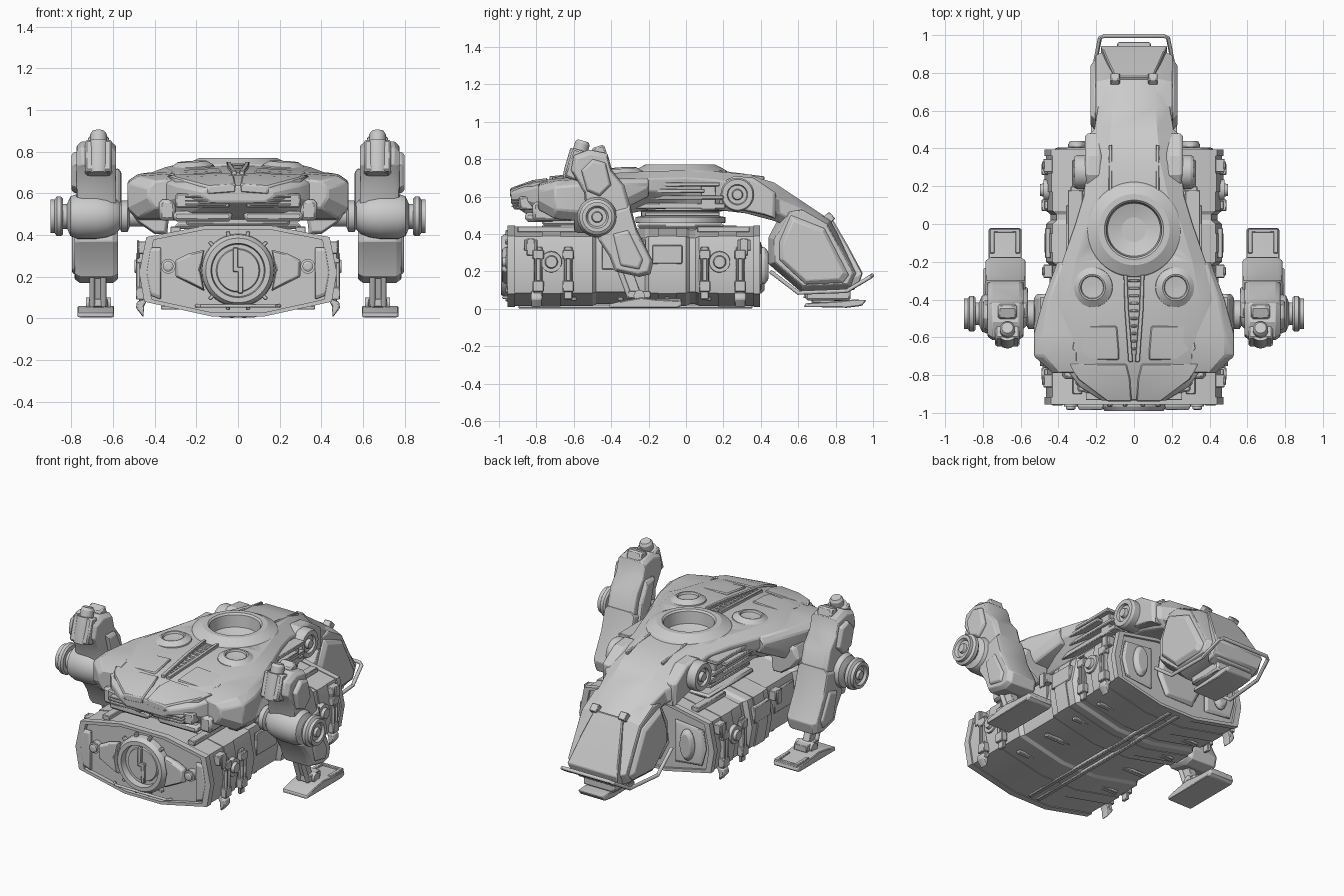
import bpy, bmesh, math
from mathutils import Vector, Matrix


def make(name, bm, mirror=False, bevel=0.0):
    bmesh.ops.recalc_face_normals(bm, faces=bm.faces)
    me = bpy.data.meshes.new(name)
    bm.to_mesh(me)
    bm.free()
    ob = bpy.data.objects.new(name, me)
    bpy.context.collection.objects.link(ob)
    if bevel:
        m = ob.modifiers.new("bevel", 'BEVEL')
        m.width, m.segments, m.limit_method = bevel, 1, 'ANGLE'
        m.angle_limit = math.radians(35)
    if mirror:
        ob.modifiers.new("mirror", 'MIRROR').use_mirror_merge = False
    return ob


def add_loft(bm, rings, closed=False):
    vs = [[bm.verts.new(p) for p in r] for r in rings]
    n = len(vs[0])
    for a, b in list(zip(vs, vs[1:])) + ([(vs[-1], vs[0])] if closed else []):
        for i in range(n):
            bm.faces.new((a[i], a[(i + 1) % n], b[(i + 1) % n], b[i]))
    if not closed:
        bm.faces.new(vs[0])
        bm.faces.new(vs[-1])


def loft(name, rings, mirror=False, bevel=0.0, closed=False):
    bm = bmesh.new()
    add_loft(bm, rings, closed)
    return make(name, bm, mirror, bevel)


def slab(name, pts, axis, a, b, mirror=False, ch=0.02, shrink=0.86, bevel=0.004):
    """Extruded profile with chamfered (shrunken) ends."""
    cx, cy = (sum(p[i] for p in pts) / len(pts) for i in (0, 1))
    small = [(cx + (p[0] - cx) * shrink, cy + (p[1] - cy) * shrink) for p in pts]
    rings = [[(d, *p) if axis == 'x' else (p[0], d, p[1]) for p in s]
             for s, d in ((small, a), (pts, a + ch), (pts, b - ch), (small, b))]
    return loft(name, rings, mirror, bevel)


def boxes(name, items, mirror=False, bevel=0.004):
    """items: (centre, size[, rotation about x])"""
    bm = bmesh.new()
    for it in items:
        r = Matrix.Rotation(it[2], 4, 'X') if len(it) > 2 else Matrix()
        m = Matrix.Translation(it[0]) @ r @ Matrix.Diagonal((*it[1], 1))
        bmesh.ops.create_cube(bm, size=1, matrix=m)
    return make(name, bm, mirror, bevel)


def lathe(name, prof, origin, axis, mirror=False, seg=40):
    """prof: (radius, distance along axis)"""
    q = Vector((0, 0, 1)).rotation_difference(Vector(axis))
    return loft(name, [[Vector(origin) + q @ Vector((r * math.cos(t), r * math.sin(t), h))
                        for t in (math.tau * i / seg for i in range(seg))] for r, h in prof], mirror)


def rod(name, pts, r, mirror=False, seg=12):
    ps = [Vector(p) for p in pts]
    rings = []
    for i, p in enumerate(ps):
        t = ps[min(i + 1, len(ps) - 1)] - ps[max(i - 1, 0)]
        u = t.cross(Vector((0.31, 0.2, 0.93))).normalized()
        v = t.cross(u).normalized()
        rings.append([p + r * (u * math.cos(a) + v * math.sin(a))
                      for a in (math.tau * k / seg for k in range(seg))])
    return loft(name, rings, mirror)


def sym(half):
    return half + [(-x, z) for x, z in reversed(half)]


# ---- cargo pod: faceted section, stepped along its length
POD = sym([(.16, .445), (.44, .39), (.475, .22), (.45, .08), (.13, .01)])
def pod_ring(y, s):
    return [(x * s, y, .225 + (z - .225) * s) for x, z in POD]
steps = [(-.93, .95), (-.92, .98), (-.50, .98), (-.48, .93), (-.22, .93), (-.20, .98),
         (.0, .98), (.02, .93), (.05, .93), (.07, .98), (.37, .98), (.38, .95)]
loft("cargo_pod", [pod_ring(y, s) for y, s in steps])
for nm, a, b in (("pod_front_rim", -.955, -.915), ("pod_rear_rim", .36, .395)):
    loft(nm, [pod_ring(a, .92), pod_ring(a, 1.0), pod_ring(b, 1.0), pod_ring(b, .92)], closed=True)
for y in (-.72, -.1, .22):
    w = .05
    loft("pod_band", [pod_ring(y - w, .95), pod_ring(y - w, .995), pod_ring(y + w, .995), pod_ring(y + w, .95)],
         closed=True)
boxes("pod_top_rails", [((.3, -.72, .425), (.05, .36, .03)), ((.3, .2, .425), (.05, .28, .03))], True)
boxes("pod_belly_rails", [((.03, -.27, .013), (.025, 1.25, .022))], True)
boxes("pod_belly_ribs", [((.27, y, .052), (.2, .03, .02)) for y in (-.6, -.35, -.1, .12)], True)

# ---- pod front dial with spokes, latch and brackets
lathe("dial", [(.01, .012), (.1, .012), (.105, .0), (.125, .0), (.13, .04), (.155, .04),
               (.172, .015), (.175, -.02), (.01, -.02)], (0, -.95, .23), (0, -1, 0), seg=48)
boxes("dial_latch", [((-.012, -.967, .29), (.025, .02, .1)), ((.012, -.967, .18), (.025, .02, .12)),
                     ((0, -.967, .235), (.05, .02, .025))])
bm = bmesh.new()
for i in range(12):
    a = math.tau * (i + .5) / 12
    m = Matrix.Translation((.178 * math.sin(a), -.953, .23 + .178 * math.cos(a))) @ Matrix.Rotation(a, 4, 'Y')
    bmesh.ops.create_cube(bm, size=1, matrix=m @ Matrix.Diagonal((.02, .024, .035, 1)))
make("dial_lugs", bm, bevel=.004)
slab("front_bracket", [(.16, .33), (.24, .31), (.30, .28), (.30, .2), (.24, .17), (.16, .13), (.18, .23)],
     'y', -.985, -.93, True)
lathe("front_knob", [(.015, .035), (.025, .03), (.025, .015), (.035, .015), (.035, -.02)],
      (.335, -.95, .25), (0, -1, 0), True, 20)
slab("front_corner_panel", [(.37, .34), (.42, .34), (.44, .22), (.42, .11), (.37, .09)], 'y', -.96, -.93, True, .008)
rod("front_tie_bar", [(-.2, -.95, .06), (-.18, -.975, .06), (.18, -.975, .06), (.2, -.95, .06)], .008)

# ---- pod rear hatches
slab("rear_hatch_frame", [(.2, .36), (.4, .34), (.42, .22), (.39, .11), (.2, .09)], 'y', .38, .405, True, .008)
slab("rear_oval_hatch", [(.3 + .05 * math.cos(t), .23 + .1 * math.sin(t)) for t in
                         (math.tau * i / 20 for i in range(20))], 'y', .39, .44, True, .02, .75)
slab("rear_center_hatch", [(-.14, .34), (.14, .34), (.16, .2), (.1, .08), (-.1, .08), (-.16, .2)], 'y', .38, .42)

# ---- pod clamps, ground spikes, locks on both flanks
for y in (-.79, -.63, .1, .29):
    boxes("side_clamp", [((.465, y, .19), (.02, .045, .28)), ((.472, y, .29), (.035, .06, .05)),
                         ((.47, y, .12), (.04, .06, .06)), ((.478, y - .015, .2), (.022, .012, .22)),
                         ((.478, y + .015, .2), (.022, .012, .22))], True)
for y in (-.8, .29):
    slab("ground_spike", [(.43, .10), (.485, .08), (.49, .05), (.455, .005), (.45, .06)],
         'y', y - .03, y + .03, True, .01)
for y in (-.72, .18):
    lathe("side_lock", [(.015, .03), (.03, .03), (.035, .012), (.055, .012), (.06, -.03)],
          (.468, y, .25), (1, 0, 0), True, 20)
for y in (-.83, -.25, .31):
    boxes("edge_bracket", [((.455, y, .34), (.05, .07, .06)), ((.48, y, .33), (.012, .045, .09))], True)
boxes("pod_flank_panels", [((.455, -.1, .29), (.03, .16, .1)), ((.437, -.35, .28), (.02, .2, .14))], True)

# ---- main hull: lofted shell  (y, half widths and heights)
hull = [(-.935, [(.13, .635), (.17, .61), (.17, .585), (.13, .56)]),
        (-.86, [(.22, .665), (.29, .635), (.29, .58), (.22, .51)]),
        (-.78, [(.28, .685), (.35, .655), (.35, .56), (.29, .475)]),
        (-.62, [(.31, .705), (.38, .68), (.38, .56), (.32, .47)]),
        (-.40, [(.35, .725), (.43, .695), (.43, .58), (.32, .49)]),
        (-.20, [(.31, .735), (.38, .695), (.38, .63), (.28, .53)]),
        (.0, [(.25, .74), (.31, .70), (.31, .63), (.25, .54)]),
        (.15, [(.18, .735), (.265, .69), (.265, .6), (.22, .53)]),
        (.32, [(.14, .72), (.25, .66), (.25, .56), (.2, .51)]),
        (.47, [(.125, .675), (.245, .6), (.245, .52), (.18, .47)]),
        (.50, [(.122, .655), (.21, .585), (.21, .51), (.17, .46)]),
        (.62, [(.115, .575), (.19, .53), (.19, .45), (.15, .42)]),
        (.77, [(.10, .475), (.15, .45), (.15, .36), (.12, .34)])]
shell = loft("hull_shell", [[(x, y, z) for x, z in sym(h)] for y, h in hull], bevel=.006)
well = lathe("turret_well_cutter", [(.16, .66), (.16, .9)], (0, -.03, 0), (0, 0, 1))
well.hide_render = True
well.display_type = 'WIRE'
m = shell.modifiers.new("well", 'BOOLEAN')
m.object, m.operation = well, 'DIFFERENCE'
lathe("turret_ring", [(.005, .64), (.14, .685), (.147, .76), (.157, .77), (.188, .77), (.245, .74),
                      (.255, .725), (.255, .69), (.01, .63)], (0, -.03, 0), (0, 0, 1), seg=64)
lathe("hull_pivot", [(.2, .40), (.2, .455), (.24, .46), (.24, .49), (.21, .495), (.21, .52), (.25, .525),
                     (.25, .58)], (0, -.03, 0), (0, 0, 1), seg=48)
boxes("pivot_deck", [((0, -.03, .445), (.6, .46, .03)), ((0, -.62, .465), (.5, .3, .04))], bevel=.012)

# ---- hull top details
lathe("top_port", [(.01, .0), (.058, .004), (.062, .016), (.07, .018), (.105, -.005), (.11, -.04)],
      (.22, -.335, .735), (.06, -.05, 1), True)
loft("vent_rail", [[(a, y, z - .03), (b, y, z - .03), (b, y, z), (a, y, z)] for y, a, b, z in
                   ((-.27, .035, .055, .752), (-.45, .028, .05, .737), (-.73, .006, .03, .708))], True, .003)
boxes("vent_slats", [((0, -.30 - .04 * i, .734 - .0035 * i), (.064 - .005 * i, .014, .02)) for i in range(10)])
loft("brow_panel", [[(a, y, z - .03), (b, y, z - .045), (b, y, z - .012), (a, y, z)] for y, a, b, z in
                    ((-.54, .09, .31, .722), (-.66, .08, .33, .710), (-.72, .08, .28, .701))], True, .006)
loft("nose_panel", [[(a, y, z - .04), (b, y, z - .05), (b, y, z - .01), (a, y, z)] for y, a, b, z in
                    ((-.74, .04, .34, .699), (-.82, .02, .30, .688), (-.94, .012, .14, .645))], True, .006)
boxes("spine_rails", [((.125, .27, .717), (.018, .3, .02), -.13)], True)

# ---- nose grilles and chin
loft("grille_frame", [[(a, y, .53), (b, y + .04, .53), (b, y + .04, .60), (a, y, .60)]
                      for y, a, b in ((-.925, .04, .30), (-.80, .04, .30))], True, .008)
boxes("grille_slats", [((.155, -.912, .547 + .018 * i), (.2, .04, .008)) for i in range(3)], True, .002)
boxes("chin", [((.17, -.78, .49), (.28, .16, .05)), ((.34, -.72, .52), (.08, .2, .1))], True, .015)

# ---- shoulder armour and arm root
loft("shoulder_armour", [[(a, y, t), (b, y, t - .012), (c, y, t - .045), (c, y, u + .05), (b, y, u), (a, y, u)]
                         for y, a, b, c, t, u in
                         ((-.79, .30, .40, .43, .67, .53), (-.70, .30, .48, .53, .695, .48),
                          (-.58, .30, .48, .53, .705, .47), (-.40, .30, .45, .48, .71, .5),
                          (-.2, .28, .38, .405, .71, .6))], True, .008)
slab("arm_root", [(.32, .6), (.50, .6), (.53, .53), (.48, .46), (.40, .405), (.34, .405)],
     'y', -.6, -.37, True)
lathe("arm_axle", [(.05, .45), (.05, .52), (.075, .53), (.075, .56), (.055, .57), (.055, .62)],
      (0, -.48, .49), (1, 0, 0), True)

# ---- layered flank beams between hull and pivot
boxes("flank_beams", [((.31, -.08, .665), (.08, .52, .022)), ((.33, -.12, .63), (.06, .44, .022)),
                      ((.30, -.06, .595), (.07, .52, .022)), ((.28, -.04, .55), (.08, .5, .03)),
                      ((.27, -.02, .505), (.06, .4, .02)), ((.27, .12, .60), (.1, .08, .14))], True)

# ---- front legs
lathe("hip_drum", [(.06, .565), (.085, .59), (.1, .63), (.108, .68), (.108, .77), (.095, .805), (.06, .82),
                   (.06, .84), (.085, .84), (.095, .85), (.095, .87), (.08, .88), (.08, .9), (.06, .9),
                   (.05, .885), (.03, .885), (.025, .9), (.005, .9)], (0, -.475, .49), (1, 0, 0), True)
slab("upper_leg", [(-.615, .74), (-.60, .82), (-.52, .85), (-.42, .83), (-.395, .74), (-.33, .66), (-.29, .52),
                   (-.40, .40), (-.53, .46), (-.545, .62)], 'x', .585, .775, True, .025, .88)
slab("upper_leg_outer_plate", [(-.56, .74), (-.5, .80), (-.43, .78), (-.4, .66), (-.46, .6), (-.53, .63)],
     'x', .75, .80, True, .015)
slab("upper_leg_inner_plate", [(-.5, .72), (-.42, .72), (-.36, .6), (-.33, .45), (-.42, .42)],
     'x', .56, .6, True, .015)
slab("lower_leg", [(-.45, .52), (-.30, .56), (-.26, .42), (-.175, .25), (-.19, .185), (-.25, .17), (-.38, .2),
                   (-.41, .28), (-.47, .37)], 'x', .575, .785, True, .025, .88)
slab("lower_leg_outer_plate", [(-.39, .40), (-.31, .42), (-.23, .26), (-.25, .21), (-.35, .23)],
     'x', .765, .798, True, .01)
lathe("leg_top_cap", [(.05, -.16), (.055, -.12), (.055, 0), (.04, .0), (.04, .04), (.03, .055)],
      (.67, -.565, .845), (0, .3, 1), True, 24)
boxes("leg_top_block", [((.67, -.585, .77), (.13, .09, .16), -.3), ((.67, -.46, .83), (.1, .07, .08), .3)], True, .01)
rod("leg_piston", [(.61, -.4, .62), (.61, -.27, .3)], .02, True)
for x in (.645, .7):
    rod("ankle_rod", [(x, -.36, .22), (x, -.3, .06)], .014, True)
boxes("ankle_strut", [((.67, -.29, .13), (.05, .06, .17), .35), ((.67, -.25, .075), (.09, .12, .04))], True)
lathe("ankle_pin", [(.03, .61), (.03, .73)], (0, -.25, .07), (1, 0, 0), True, 20)
slab("front_foot", [(-.41, .005), (-.04, .005), (-.02, .02), (-.025, .042), (-.16, .05), (-.24, .06), (-.33, .045),
                    (-.41, .025)], 'x', .595, .77, True, .01, .95)
boxes("front_foot_toe_frame", [((.615, -.09, .045), (.025, .13, .02)), ((.75, -.09, .045), (.025, .13, .02)),
                               ((.682, -.035, .045), (.15, .02, .02))], True)

# ---- rear leg
lathe("rear_hinge", [(.09, .2), (.09, .3), (.082, .315), (.055, .315), (.05, .3), (.03, .3), (.025, .32),
                     (.005, .32)], (0, .275, .61), (1, 0, 0), True)
slab("rear_thigh_side", [(.16, .66), (.26, .71), (.36, .70), (.48, .62), (.48, .48), (.42, .5),
                         (.28, .53), (.18, .56)], 'x', .17, .26, True, .015, .9)
slab("rear_shin", [(.53, .55), (.62, .56), (.77, .475), (.935, .175), (.90, .10), (.62, .085), (.44, .24), (.44, .38)],
     'x', -.205, .205, False, .085, .85)
slab("rear_shin_side_panel", [(.56, .5), (.74, .43), (.87, .18), (.84, .14), (.64, .13), (.50, .26), (.50, .36)],
     'x', .17, .23, True, .02)
loft("rear_shin_face", [[(-w, y, z), (w, y, z), (w, y - .07, z - .04), (-w, y - .07, z - .04)]
                        for w, y, z in ((.10, .78, .485), (.14, .865, .34), (.175, .945, .19), (.16, .92, .12))],
     bevel=.006)
boxes("knee_latches", [((.1, .765, .485), (.05, .05, .045), -.8)], True)
rod("rear_guard_bar", [(.215, .45, .2), (.22, .6, .085), (.205, .86, .095), (.18, .985, .17), (.16, .995, .178),
                       (0, .995, .178)], .011, True)
boxes("rear_ankle", [((0, .76, .075), (.22, .24, .06)), ((0, .76, .05), (.1, .18, .05))], bevel=.01)
rod("rear_ankle_rods", [(.08, .63, .07), (.08, .85, .05)], .013, True)
slab("rear_foot", [(.63, .01), (.86, .005), (.94, .015), (.965, .045), (.90, .05), (.82, .04), (.64, .03)],
     'x', -.09, .09, False, .01, .95)

# ---- smooth curved parts, keep edges crisp
for o in bpy.context.scene.objects:
    o.select_set(o.type == 'MESH')
bpy.context.view_layer.objects.active = shell
bpy.ops.object.shade_smooth_by_angle(angle=math.radians(25))
